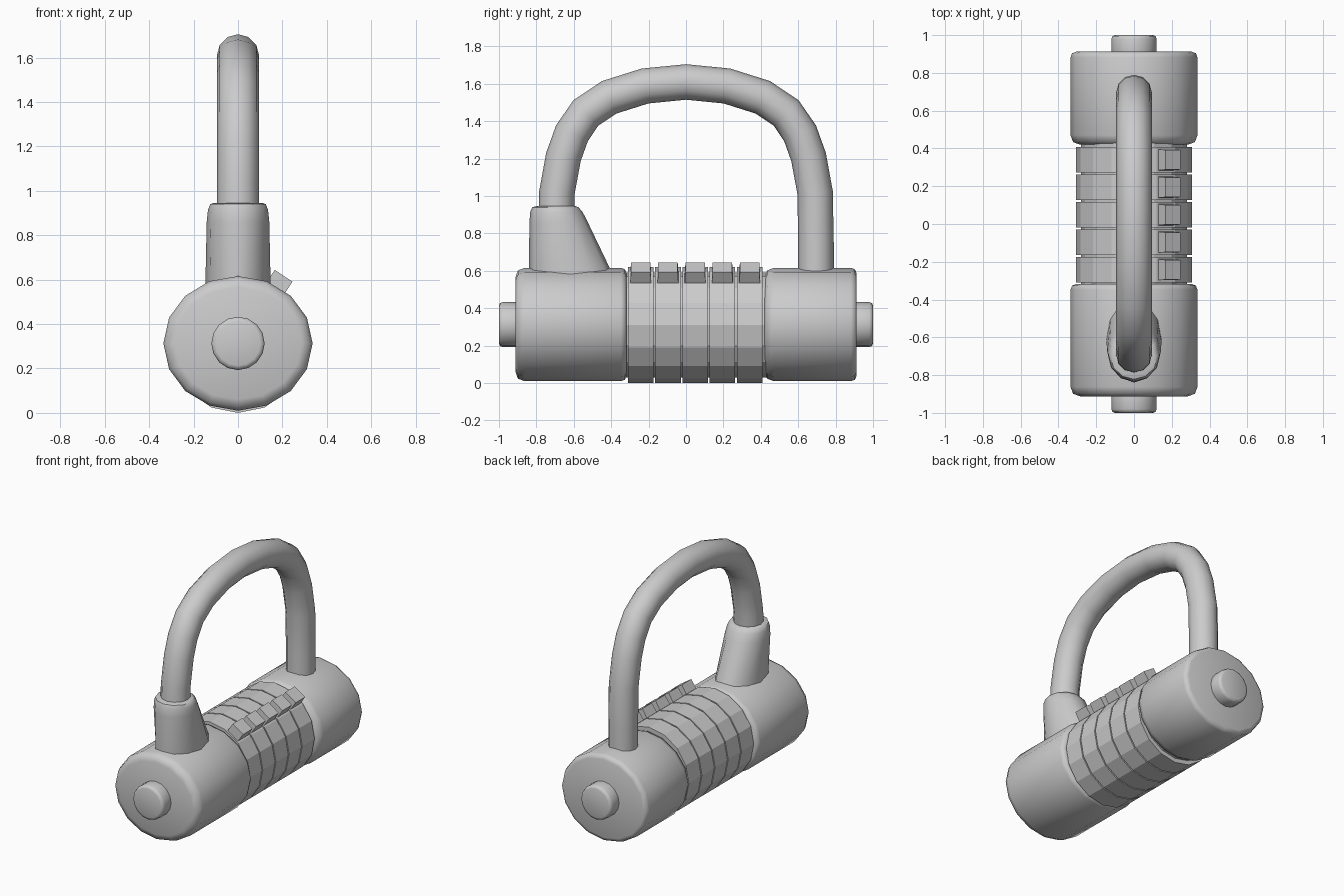
import bpy, bmesh
from math import sin, cos, pi, radians
from mathutils import Vector, Matrix

if "Cube" in bpy.data.objects:
    bpy.data.objects.remove(bpy.data.objects["Cube"])

AXIS_Z = 0.31


def finish(name, bm, smooth=None):
    bmesh.ops.recalc_face_normals(bm, faces=bm.faces)
    mesh = bpy.data.meshes.new(name)
    bm.to_mesh(mesh)
    bm.free()
    ob = bpy.data.objects.new(name, mesh)
    bpy.context.collection.objects.link(ob)
    if smooth:
        bpy.ops.object.select_all(action='DESELECT')
        ob.select_set(True)
        bpy.context.view_layer.objects.active = ob
        bpy.ops.object.shade_smooth_by_angle(angle=radians(smooth))
    return ob


def loft(name, rings, smooth=None):
    """Skin a list of closed point rings and cap both ends."""
    bm = bmesh.new()
    rows = [[bm.verts.new(p) for p in ring] for ring in rings]
    n = len(rows[0])
    for a, b in zip(rows, rows[1:]):
        for i in range(n):
            j = (i + 1) % n
            bm.faces.new((a[i], a[j], b[j], b[i]))
    bm.faces.new(rows[0])
    bm.faces.new(rows[-1])
    return finish(name, bm, smooth)


def ring_y(y, rx, rz, n=16, z=AXIS_Z):
    return [(rx * cos(2 * pi * i / n), y, z + rz * sin(2 * pi * i / n)) for i in range(n)]


def rounded_barrel(name, y0, y1, rx, rz, bev0, bev1, n=16, smooth=50):
    """Cylinder along y with rounded rims."""
    prof = [(y0, bev0), (y0 + bev0 * 0.27, bev0 * 0.27), (y0 + bev0, 0),
            (y1 - bev1, 0), (y1 - bev1 * 0.27, bev1 * 0.27), (y1, bev1)]
    return loft(name, [ring_y(y, rx - d, rz - d, n, AXIS_Z + 0.003) for y, d in prof], smooth)


# End housings and push buttons
rounded_barrel("front_housing", -0.912, -0.318, 0.336, 0.303, 0.05, 0.03)
rounded_barrel("rear_housing", 0.42, 0.912, 0.336, 0.303, 0.05, 0.03)
rounded_barrel("front_button", -1.0, -0.88, 0.12, 0.12, 0.02, 0.005)
rounded_barrel("rear_button", 0.88, 1.0, 0.12, 0.12, 0.005, 0.02)

# Inner core behind the dials
loft("core", [ring_y(-0.4, 0.28, 0.28), ring_y(0.5, 0.28, 0.28)])

# Five faceted dials, each with a raised tab
tab_angle = radians(56.25)
for k in range(5):
    yc = -0.242 + 0.1455 * k
    loft(f"dial_{k + 1}", [ring_y(yc + s * 0.0685, 0.308, 0.31) for s in (-1, 1)])
    bm = bmesh.new()
    bmesh.ops.create_cube(bm, size=1)
    for v in bm.verts:
        top = v.co.z > 0
        v.co = Vector((v.co.x * 0.096, v.co.y * (0.104 if top else 0.114), 0.37 if top else 0.28))
    turn = Matrix.Translation((0, yc, AXIS_Z)) @ Matrix.Rotation(pi / 2 - tab_angle, 4, 'Y')
    bm.transform(turn)
    finish(f"dial_tab_{k + 1}", bm)

# Shackle: half the path is given, then mirrored
half = [(0.695, 0.5), (0.695, 0.75), (0.69, 1.02), (0.655, 1.21), (0.61, 1.335),
        (0.535, 1.445), (0.41, 1.528), (0.22, 1.588)]
path = [Vector((0, -y, z)) for y, z in half] + [Vector((0, 0, 1.61))] \
    + [Vector((0, y, z)) for y, z in reversed(half)]
side = Vector((1, 0, 0))
rings = []
for i, p in enumerate(path):
    t = (path[min(i + 1, len(path) - 1)] - path[max(i - 1, 0)]).normalized()
    out = side.cross(t)
    rings.append([p + 0.095 * (side * cos(a) + out * sin(a))
                  for a in (2 * pi * j / 12 for j in range(12))])
loft("shackle", rings, 60)

# Sleeve around the front leg: (z, front y, rear y, half width)
sections = [(0.5, -0.84, -0.355, 0.146), (0.62, -0.84, -0.41, 0.146), (0.86, -0.837, -0.525, 0.141),
            (0.915, -0.833, -0.553, 0.135), (0.94, -0.822, -0.575, 0.125), (0.946, -0.8, -0.59, 0.108)]
loft("shackle_sleeve",
     [[(w * cos(2 * pi * i / 12), (f + r) / 2 + (r - f) / 2 * sin(2 * pi * i / 12), z)
       for i in range(12)] for z, f, r, w in sections], 50)
